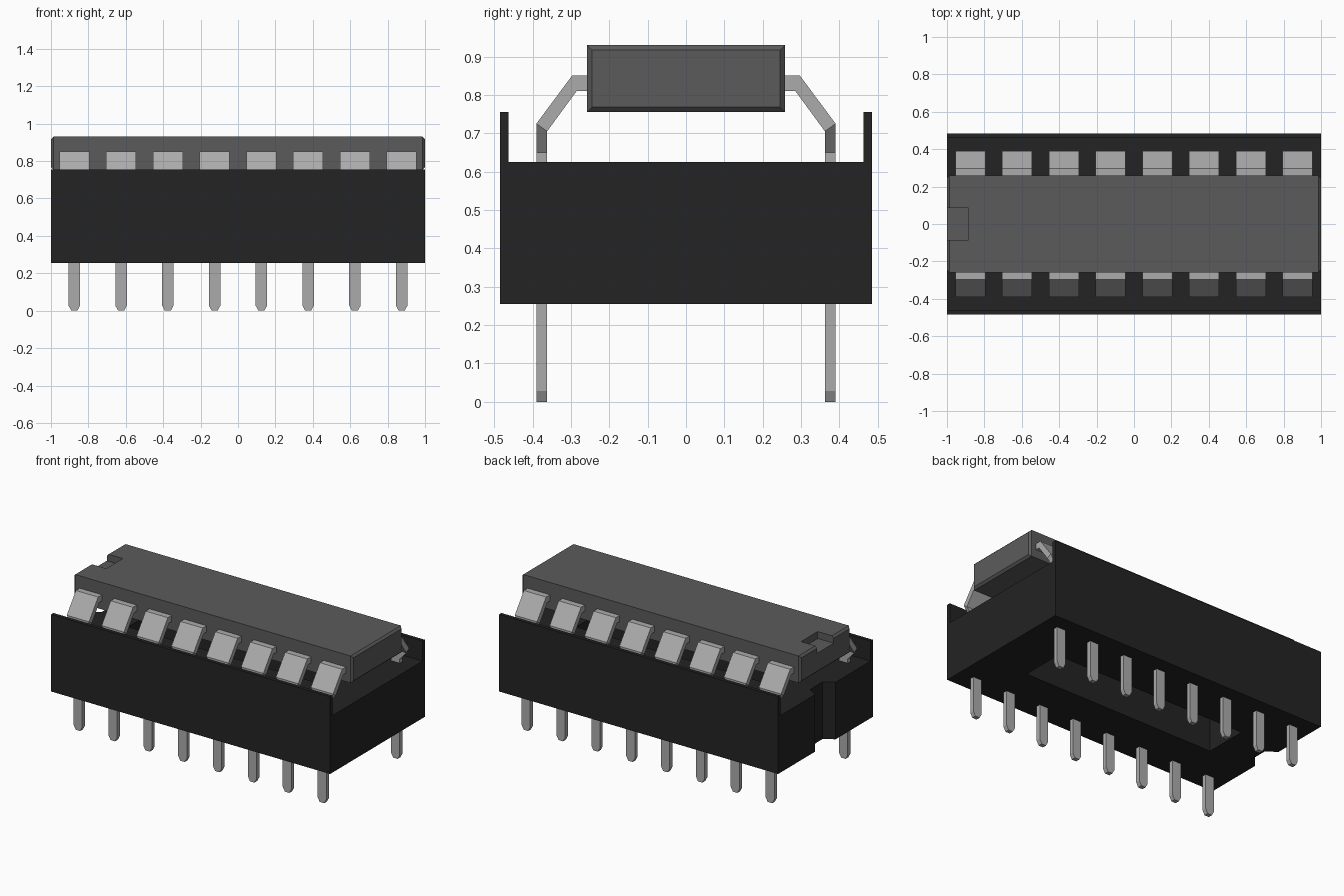
import bpy, bmesh

cube = bpy.data.objects.get("Cube")
if cube:
    bpy.data.objects.remove(cube, do_unlink=True)


def material(name, v):
    m = bpy.data.materials.new(name)
    m.use_nodes = True
    m.diffuse_color = (v, v, v, 1)
    m.node_tree.nodes["Principled BSDF"].inputs["Base Color"].default_value = (v, v, v, 1)
    return m


black = material("black plastic", 0.017)
grey = material("dark grey epoxy", 0.105)
metal = material("light grey metal", 0.41)


def loft(name, rings, mat=None):
    """Join matching rings of points with quads and cap both ends."""
    bm = bmesh.new()
    loops = [[bm.verts.new(p) for p in ring] for ring in rings]
    n = len(loops[0])
    for a, b in zip(loops, loops[1:]):
        for i in range(n):
            j = (i + 1) % n
            bm.faces.new((a[i], a[j], b[j], b[i]))
    bm.faces.new(loops[0])
    bm.faces.new(loops[-1])
    bmesh.ops.recalc_face_normals(bm, faces=bm.faces)
    me = bpy.data.meshes.new(name)
    bm.to_mesh(me)
    bm.free()
    ob = bpy.data.objects.new(name, me)
    bpy.context.collection.objects.link(ob)
    if mat:
        me.materials.append(mat)
    return ob


def prism(name, outline, z0, z1):
    return loft(name, [[(x, y, z) for x, y in outline] for z in (z0, z1)])


def cut(ob, cutter):
    mod = ob.modifiers.new("cut", 'BOOLEAN')
    mod.operation = 'DIFFERENCE'
    mod.solver = 'EXACT'
    mod.object = cutter
    bpy.context.view_layer.objects.active = ob
    bpy.ops.object.modifier_apply(modifier=mod.name)
    bpy.data.objects.remove(cutter, do_unlink=True)


def rect(x0, x1, y):
    return [(x0, -y), (x1, -y), (x1, y), (x0, y)]


# Socket: U-shaped section run along x, with a central opening and an end notch
W, WALL, BASE, DECK, RIM = 0.485, 0.462, 0.255, 0.625, 0.755
section = [(-W, BASE), (W, BASE), (W, RIM), (WALL, RIM),
           (WALL, DECK), (-WALL, DECK), (-WALL, RIM), (-W, RIM)]
socket = loft("socket", [[(x, y, z) for y, z in section] for x in (-1, 1)], black)
cut(socket, prism("opening_cutter", rect(-0.69, 0.69, 0.14), 0.1, 0.9))
notch = [(-1.07, -0.15), (-0.935, -0.062), (-0.935, 0.062), (-1.07, 0.15)]
cut(socket, prism("notch_cutter", notch, 0.1, 0.9))


# Chip body: box with chamfered ends and a shallow marker notch
def chip_ring(x, inset):
    y, z0, z1 = 0.258 - inset, 0.755 + inset, 0.93 - inset
    return [(x, -y, z0), (x, y, z0), (x, y, z1), (x, -y, z1)]


C = 0.013
chip = loft("chip_body", [chip_ring(-1, C), chip_ring(-1 + C, 0),
                          chip_ring(1 - C, 0), chip_ring(1, C)], grey)
cut(chip, prism("marker_cutter", rect(-1.1, -0.885, 0.085), 0.885, 1.0))

# Pins: (outer y, outer z, inner y, inner z, half width) from chip to tip
stations = [
    (0.250, 0.850, 0.250, 0.810, 0.080),
    (0.297, 0.850, 0.285, 0.810, 0.080),
    (0.390, 0.725, 0.362, 0.705, 0.080),
    (0.390, 0.650, 0.362, 0.650, 0.031),
    (0.390, 0.028, 0.362, 0.028, 0.031),
    (0.390, 0.000, 0.362, 0.000, 0.016),
]
for side, label in ((-1, "front"), (1, "back")):
    for i in range(8):
        cx = -0.875 + 0.25 * i
        loft(f"{label}_pin_{i + 1}", [
            [(cx - h, side * yo, zo), (cx + h, side * yo, zo),
             (cx + h, side * yi, zi), (cx - h, side * yi, zi)]
            for yo, zo, yi, zi, h in stations], metal)
